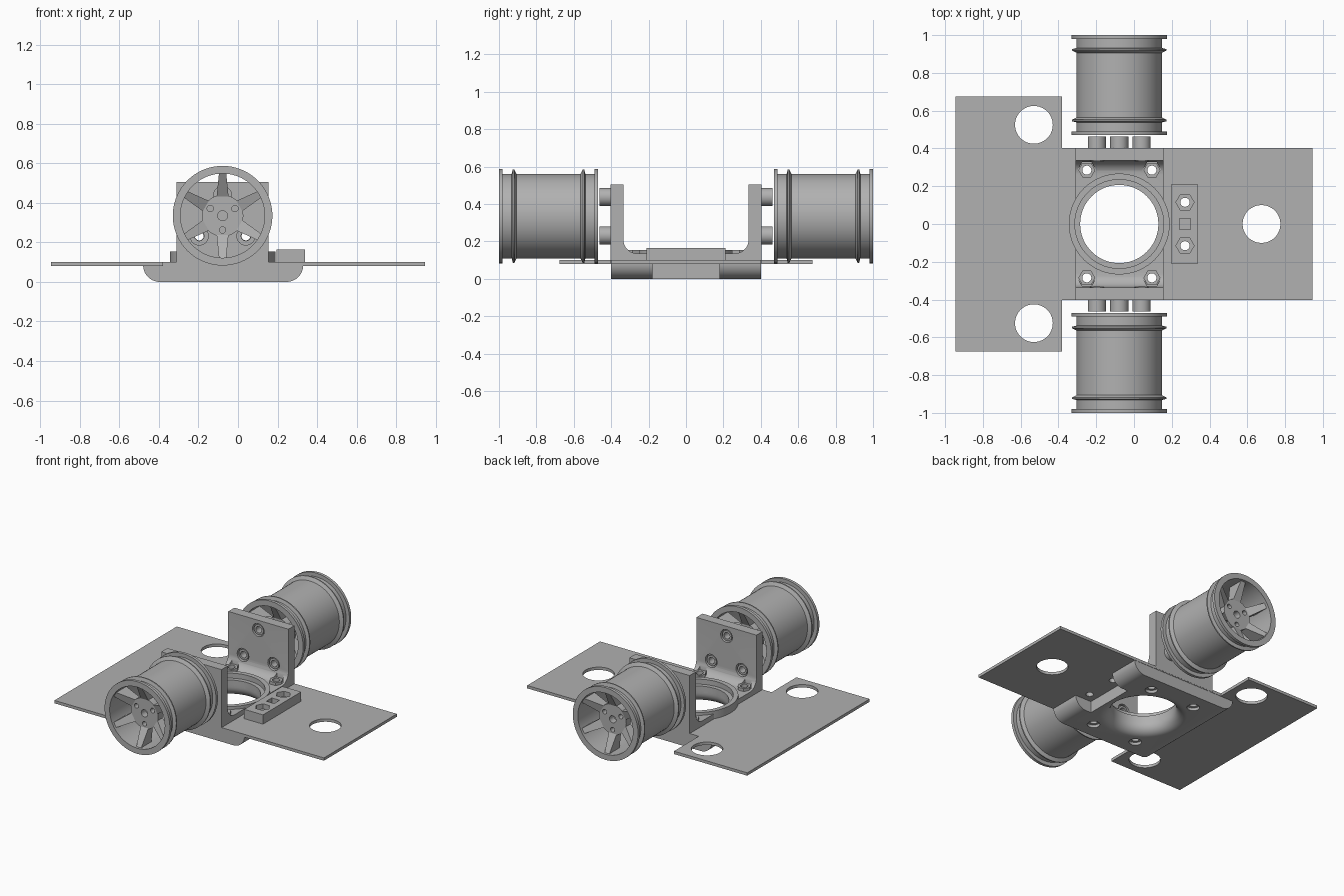
import bpy, bmesh, math
from mathutils import Matrix, Vector

if "Cube" in bpy.data.objects:
    bpy.data.objects.remove(bpy.data.objects["Cube"])

GREY = bpy.data.materials.new("plain_grey")
GREY.diffuse_color = (0.44, 0.44, 0.44, 1)
GREY.use_nodes = True
GREY.node_tree.nodes["Principled BSDF"].inputs["Base Color"].default_value = GREY.diffuse_color
CX = -0.078                      # centre line of wheels and bearing ring


def finish(name, bm, mat=Matrix()):
    bm.transform(mat)
    bmesh.ops.recalc_face_normals(bm, faces=bm.faces)
    me = bpy.data.meshes.new(name)
    bm.to_mesh(me)
    bm.free()
    me.materials.append(GREY)
    ob = bpy.data.objects.new(name, me)
    bpy.context.collection.objects.link(ob)
    return ob


def prism(name, pts, axis, a, b):
    """Extrude a closed 2D profile from a to b along axis x, y or z."""
    place = {"x": lambda u, v, w: (w, u, v), "y": lambda u, v, w: (u, w, v),
             "z": lambda u, v, w: (u, v, w)}[axis]
    bm = bmesh.new()
    lo = [bm.verts.new(place(u, v, a)) for u, v in pts]
    hi = [bm.verts.new(place(u, v, b)) for u, v in pts]
    n = len(pts)
    bm.faces.new(lo)
    bm.faces.new(hi)
    for i in range(n):
        j = (i + 1) % n
        bm.faces.new((lo[i], lo[j], hi[j], hi[i]))
    return finish(name, bm)


def ngon(u, v, r, n=32):
    return [(u + r * math.cos(2 * math.pi * i / n), v + r * math.sin(2 * math.pi * i / n))
            for i in range(n)]


def rect(u0, u1, v0, v1):
    return [(u0, v0), (u1, v0), (u1, v1), (u0, v1)]


def arc(u, v, r, a0, a1, n=10):
    return [(u + r * math.cos(math.radians(a0 + (a1 - a0) * i / n)),
             v + r * math.sin(math.radians(a0 + (a1 - a0) * i / n))) for i in range(n + 1)]


def lathe(name, pts, mat=Matrix(), hollow=True, n=72):
    """Spin an (r, h) profile about z; hollow profiles close on themselves."""
    bm = bmesh.new()
    rings = [[bm.verts.new((r * math.cos(2 * math.pi * i / n), r * math.sin(2 * math.pi * i / n), h))
              for i in range(n)] for r, h in pts]
    for k in range(len(pts) if hollow else len(pts) - 1):
        p, q = rings[k], rings[(k + 1) % len(pts)]
        for i in range(n):
            j = (i + 1) % n
            bm.faces.new((p[i], p[j], q[j], q[i]))
    if not hollow:
        bm.faces.new(rings[0])
        bm.faces.new(rings[-1])
    return finish(name, bm, mat)


def cut(ob, cutters):
    for c in cutters:
        c.hide_render = True
        m = ob.modifiers.new("cut", "BOOLEAN")
        m.operation, m.solver, m.object = "DIFFERENCE", "EXACT", c
        bpy.context.view_layer.objects.active = ob
        bpy.ops.object.modifier_apply(modifier=m.name)
        bpy.data.objects.remove(c)


def drill(u, v, r, axis="z", a=-0.1, b=0.4, n=32):
    return prism("cutter", ngon(u, v, r, n), axis, a, b)


FLOOR = [(x, y) for x in (-0.25, 0.095) for y in (-0.285, 0.285)]
CLIP = [(0.27, -0.115), (0.27, 0.115)]
WALL = [(CX - 0.118, 0.232), (CX + 0.118, 0.232), (CX, 0.437)]

# T-shaped base plate with mounting holes
plate = prism("base_plate", [(-0.945, -0.675), (-0.38, -0.675), (-0.38, -0.402), (0.945, -0.402),
                             (0.945, 0.402), (-0.38, 0.402), (-0.38, 0.675), (-0.945, 0.675)],
              "z", 0.08, 0.1)
cut(plate, [drill(x, y, 0.1, n=48) for x, y in ((-0.53, -0.525), (-0.53, 0.525), (0.675, 0))]
    + [drill(CX, 0, 0.215, n=72)] + [drill(x, y, 0.024) for x, y in FLOOR + CLIP])

# Underside body with rounded ends, flared opening and a notch under the clip
body = prism("lower_body", [(0.33, 0.09), (-0.48, 0.09)] + arc(-0.395, 0.085, 0.085, 180, 270)
             + arc(0.245, 0.085, 0.085, 270, 360), "y", -0.4, 0.4)
flare = [(0.277, -0.05)] + [(0.277 - 0.07 * math.sin(t * math.pi / 16),
                             0.07 - 0.07 * math.cos(t * math.pi / 16)) for t in range(9)] + [(0.207, 0.2)]
cut(body, [lathe("cutter", flare, Matrix.Translation((CX, 0, 0)), hollow=False),
           prism("cutter", rect(0.205, 0.5, -0.18, 0.18), "z", -0.1, 0.2)]
    + [drill(x, y, 0.024) for x, y in FLOOR]
    + [drill(x, y, 0.04, a=-0.05, b=0.02) for x, y in FLOOR])

# U bracket holding both wheels
bracket = prism("u_bracket", [(-0.403, 0.085), (0.403, 0.085), (0.403, 0.505), (0.335, 0.505)]
                + arc(0.26, 0.21, 0.075, 0, -90) + arc(-0.26, 0.21, 0.075, 270, 180)
                + [(-0.335, 0.505), (-0.403, 0.505)], "x", -0.31, 0.155)
cut(bracket, [drill(CX, 0, 0.237, n=72)] + [drill(x, y, 0.024) for x, y in FLOOR]
    + [drill(x, y, 0.05, a=0.138, b=0.25, n=6) for x, y in FLOOR]
    + [drill(x, z, 0.024, "y", -0.6, 0.6) for x, z in WALL]
    + [drill(x, z, 0.045, "y", -0.36, 0.36) for x, z in WALL])

# Bearing ring with inner step
lathe("bearing_ring", [(0.207, 0.075), (0.267, 0.075), (0.267, 0.155), (0.235, 0.155),
                       (0.235, 0.12), (0.207, 0.12)], Matrix.Translation((CX, 0, 0)))

# Hex nuts on the bracket floor
for x, y in FLOOR:
    nut = prism("floor_nut", ngon(x, y, 0.045, 6), "z", 0.13, 0.155)
    cut(nut, [drill(x, y, 0.024)])

# Nut clip block
clip = prism("nut_clip", rect(0.195, 0.34, -0.21, 0.21), "z", 0.095, 0.165)
cut(clip, [drill(x, y, 0.024) for x, y in CLIP]
    + [drill(x, y, 0.048, a=0.13, b=0.2, n=6) for x, y in CLIP]
    + [prism("cutter", rect(0.24, 0.3, -0.03, 0.03), "z", 0.125, 0.2)])

# Wheels, spacers and wall screws on both sides
half = [(0.213, 0), (0.252, 0), (0.252, 0.02), (0.226, 0.02), (0.226, 0.068),
        (0.25, 0.074), (0.25, 0.082), (0.226, 0.094)]
drum = half + [(r, 0.53 - h) for r, h in reversed(half)]
for s, side in ((-1, "front"), (1, "back")):
    turn = Matrix.Rotation(s * math.pi / 2, 4, "X")
    mat = Matrix.Translation((CX, s, 0.335)) @ turn
    lathe(side + "_wheel_drum", drum, mat)
    for end, flip in (("outer", False), ("inner", True)):
        depth = lambda h: 0.53 - h if flip else h
        h0, h1 = sorted((depth(0.08), depth(0.13)))
        hub = prism(f"{side}_{end}_hub", ngon(0, 0, 0.105, 48), "z", h0, h1)
        cut(hub, [drill(0, 0, 0.025, a=-1, b=1)]
            + [drill(0.072 * math.cos(a), 0.072 * math.sin(a), 0.016, a=-1, b=1)
               for a in (math.radians(-s * 90 + 120 * k) for k in range(3))])
        hub.data.transform(mat)
        # six sloping spokes from the rim down to the recessed hub
        bm = bmesh.new()
        for k in range(6):
            rot = Matrix.Rotation(math.radians(30 + 60 * k), 4, "Z")
            vs = [bm.verts.new(rot @ Vector((r, w * sy, depth(h))))
                  for r, w, h in ((0.098, 0.03, 0.08), (0.098, 0.03, 0.13),
                                  (0.218, 0.018, 0.015), (0.218, 0.018, 0.13)) for sy in (-1, 1)]
            bmesh.ops.convex_hull(bm, input=vs)
        finish(f"{side}_{end}_spokes", bm, mat)
    for x, z in WALL:
        lathe(side + "_spacer", [(0.024, 0), (0.048, 0), (0.048, 0.062), (0.024, 0.062)],
              Matrix.Translation((x, s * 0.462, z)) @ turn, n=32)
        lathe(side + "_wall_screw", [(0.022, 0), (0.036, 0), (0.036, 0.022), (0.022, 0.022)],
              Matrix.Translation((x, s * 0.362, z)) @ turn, n=32)

# Smooth curved surfaces, keep edges crisp
bpy.ops.object.select_all(action="DESELECT")
for ob in bpy.context.scene.objects:
    ob.select_set(True)
    bpy.context.view_layer.objects.active = ob
bpy.ops.object.shade_smooth_by_angle(angle=math.radians(25))
